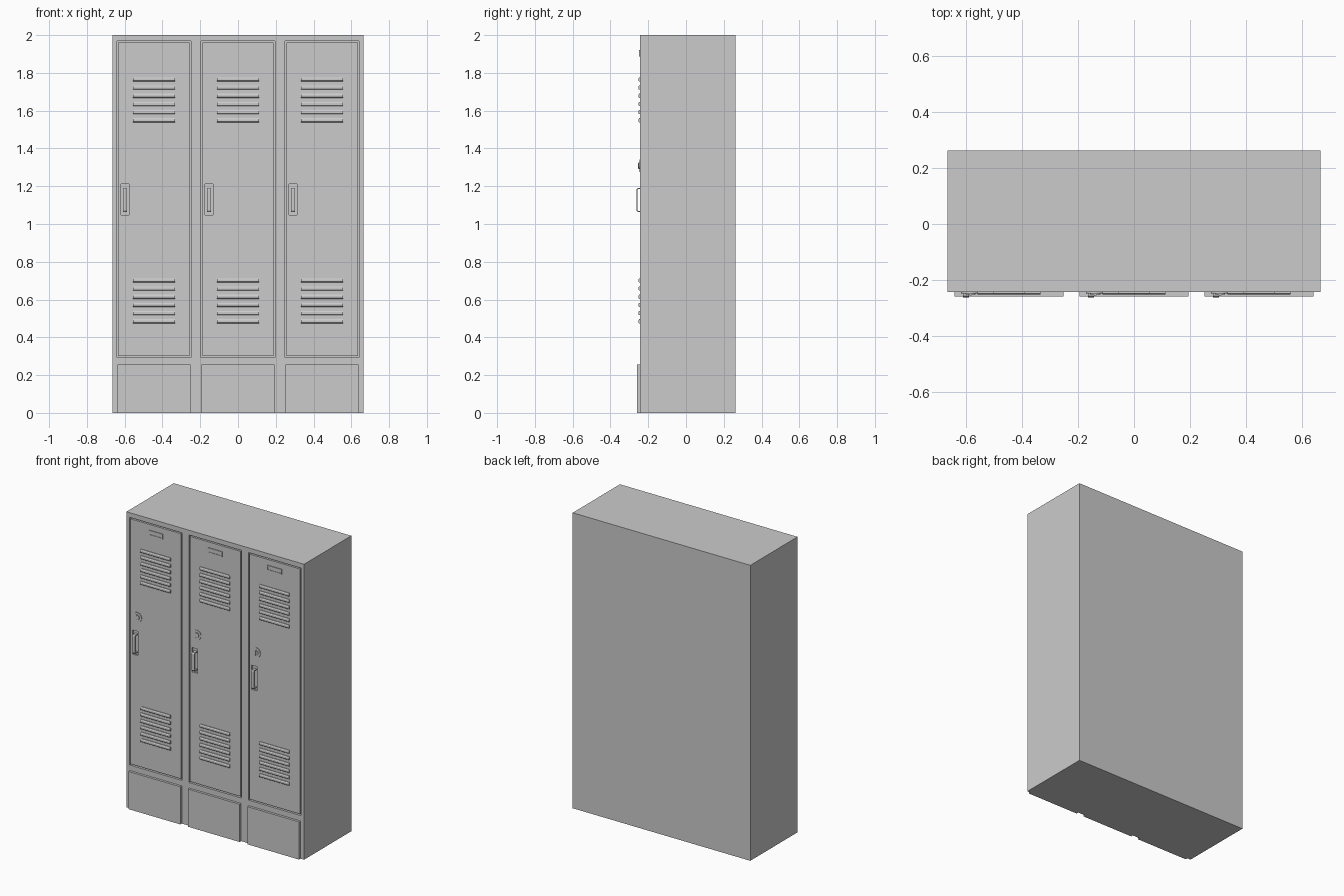
import bpy, bmesh, math

if "Cube" in bpy.data.objects:
    bpy.data.objects.remove(bpy.data.objects["Cube"])

PITCH = 0.445        # spacing of locker columns
FRONT = -0.243       # front face of the frame


def prism(name, profile, x0, x1):
    """Extrude a (y, z) profile along x."""
    bm = bmesh.new()
    face = bm.faces.new([bm.verts.new((x0, y, z)) for y, z in profile])
    out = bmesh.ops.extrude_face_region(bm, geom=[face])
    moved = [v for v in out["geom"] if isinstance(v, bmesh.types.BMVert)]
    bmesh.ops.translate(bm, verts=moved, vec=(x1 - x0, 0, 0))
    bmesh.ops.recalc_face_normals(bm, faces=bm.faces)
    mesh = bpy.data.meshes.new(name)
    bm.to_mesh(mesh)
    bm.free()
    obj = bpy.data.objects.new(name, mesh)
    bpy.context.collection.objects.link(obj)
    return obj


def box(name, x0, x1, y0, y1, z0, z1):
    return prism(name, [(y0, z0), (y1, z0), (y1, z1), (y0, z1)], x0, x1)


def cut(target, cutter):
    mod = target.modifiers.new("cut", "BOOLEAN")
    mod.operation = "DIFFERENCE"
    mod.solver = "EXACT"
    mod.object = cutter
    cutter.hide_render = True
    cutter.display_type = "WIRE"


def disc(name, x, z, radius, y0, y1):
    bpy.ops.mesh.primitive_cylinder_add(
        vertices=24, radius=radius, depth=y1 - y0,
        location=(x, (y0 + y1) / 2, z), rotation=(math.pi / 2, 0, 0))
    obj = bpy.context.object
    obj.name = name
    bpy.ops.object.shade_smooth_by_angle()
    return obj


# Cabinet carcass
cabinet = box("cabinet", -0.665, 0.665, FRONT, 0.262, 0, 2)

for i in range(3):
    cx = (i - 1) * PITCH

    # Door opening and the door, separated by a narrow groove
    cut(cabinet, box("door_opening_cutter", cx - 0.196, cx + 0.196,
                     FRONT - 0.05, FRONT + 0.02, 0.292, 1.968))
    door = box("door", cx - 0.189, cx + 0.189, FRONT, FRONT + 0.025, 0.301, 1.96)

    # Handle recess and bridge-shaped grip
    hx = cx - 0.153
    cut(door, box("handle_recess_cutter", hx - 0.021, hx + 0.021,
                  FRONT - 0.05, FRONT + 0.012, 1.048, 1.212))
    yb, yf, t = FRONT + 0.014, -0.262, 0.006
    prism("handle_grip", [
        (yb, 1.064), (yf + 0.005, 1.064), (yf, 1.072), (yf, 1.182),
        (yf + 0.005, 1.19), (yb, 1.19), (yb, 1.19 - t),
        (yf + t + 0.002, 1.19 - t), (yf + t, 1.179), (yf + t, 1.075),
        (yf + t + 0.002, 1.064 + t), (yb, 1.064 + t)], hx - 0.0105, hx + 0.0105)

    # Round lock with turning tab
    disc("lock_rosette", hx + 0.015, 1.308, 0.033, FRONT - 0.004, FRONT + 0.005)
    disc("lock_barrel", hx + 0.015, 1.308, 0.018, FRONT - 0.008, FRONT)
    box("lock_tab", hx + 0.011, hx + 0.019, FRONT - 0.012, FRONT, 1.293, 1.323)

    # Label holder: backing with a raised rim
    holder = box("label_holder", cx - 0.055, cx + 0.055,
                 FRONT - 0.005, FRONT + 0.004, 1.888, 1.922)
    cut(holder, box("label_slot_cutter", cx - 0.049, cx + 0.049,
                    FRONT - 0.03, FRONT - 0.002, 1.894, 1.93 - 0.014))

    # Two groups of six hooded louvres
    for z_low in (0.485, 1.549):
        for k in range(6):
            z = z_low + k * 0.0433
            prism("louvre", [
                (FRONT + 0.004, z - 0.011), (FRONT - 0.005, z - 0.011),
                (FRONT - 0.009, z - 0.007), (FRONT - 0.009, z + 0.005),
                (FRONT - 0.005, z + 0.011), (FRONT + 0.004, z + 0.011)],
                cx - 0.112, cx + 0.112)

    # Raised plinth panel under each door
    box("plinth_panel", cx - 0.194, cx + 0.194, -0.259, FRONT + 0.005, 0, 0.255)
